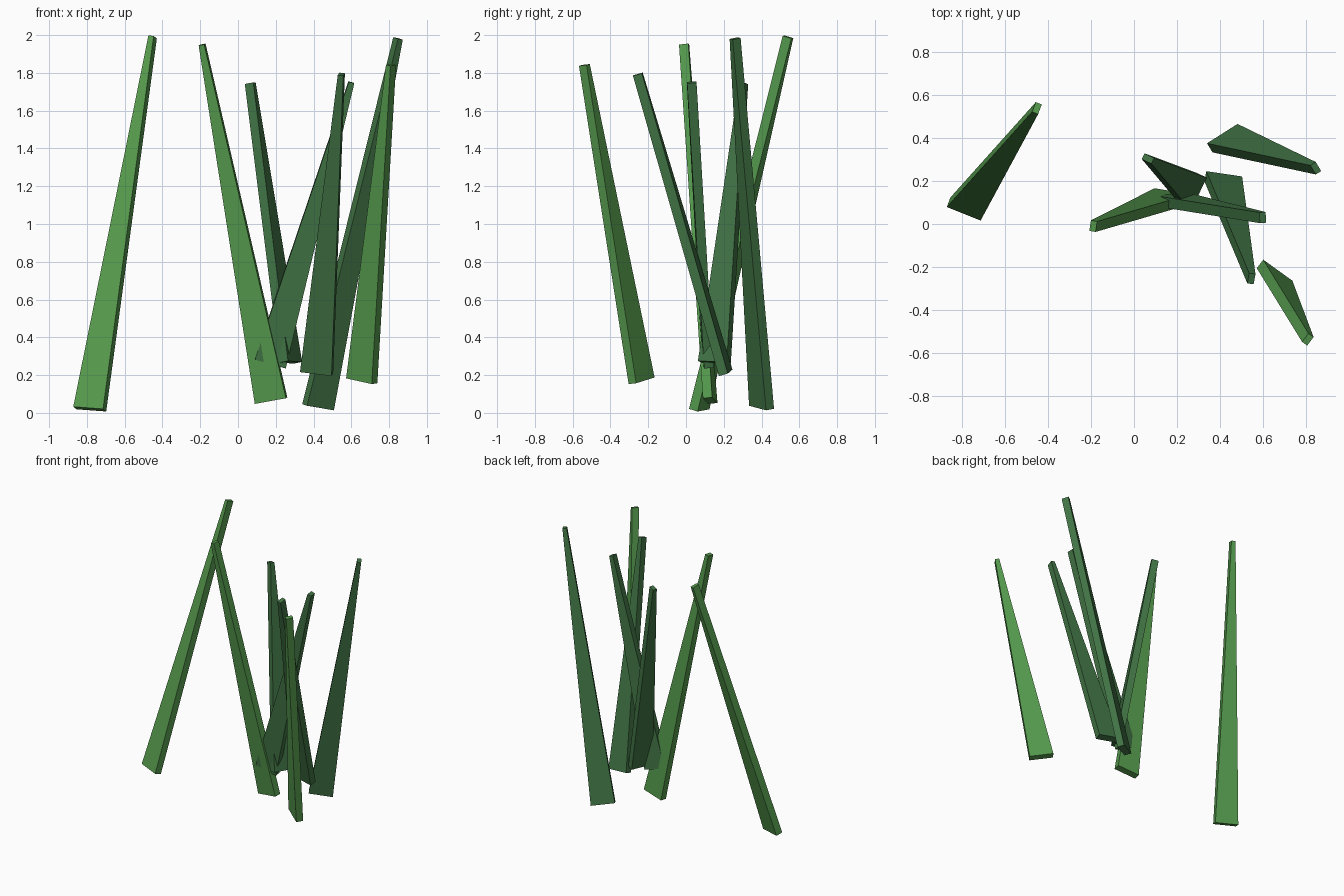
import bpy
from mathutils import Vector
from math import cos, sin

if "Cube" in bpy.data.objects:
    bpy.data.objects.remove(bpy.data.objects["Cube"])


def make_material(name, rgb):
    mat = bpy.data.materials.new(name)
    mat.diffuse_color = (*rgb, 1.0)
    mat.use_nodes = True
    mat.node_tree.nodes["Principled BSDF"].inputs["Base Color"].default_value = mat.diffuse_color
    return mat


LIGHT = make_material("light_green", (0.091, 0.32, 0.074))
DARK = make_material("dark_green", (0.052, 0.172, 0.058))

BASE_WIDTH, TIP_WIDTH, THICKNESS = 0.17, 0.03, 0.05


def blade(name, base, tip, yaw, mat):
    """Flat tapered blade, both ends square to its leaning axis."""
    base, tip = Vector(base), Vector(tip)
    axis = (tip - base).normalized()
    side = Vector((cos(yaw), sin(yaw), 0))
    side = (side - axis * side.dot(axis)).normalized()
    depth = axis.cross(side) * THICKNESS / 2
    verts = []
    for centre, width in ((base, BASE_WIDTH), (tip, TIP_WIDTH)):
        half = side * width / 2
        verts += [centre - half - depth, centre + half - depth,
                  centre + half + depth, centre - half + depth]
    faces = [(3, 2, 1, 0), (4, 5, 6, 7)]
    faces += [(i, (i + 1) % 4, (i + 1) % 4 + 4, i + 4) for i in range(4)]
    mesh = bpy.data.meshes.new(name)
    mesh.from_pydata(verts, [], faces)
    mesh.materials.append(mat)
    bpy.context.collection.objects.link(bpy.data.objects.new(name, mesh))


# Grass blades: base centre, tip centre, turn about the vertical
blade("grass_blade_left", (-0.785, 0.07, 0.02), (-0.452, 0.54, 1.99), -0.36, LIGHT)
blade("grass_blade_middle", (0.175, 0.128, 0.065), (-0.19, -0.01, 1.95), -0.15, LIGHT)
blade("grass_blade_front", (0.655, -0.235, 0.17), (0.81, -0.538, 1.842), -0.64, LIGHT)
blade("grass_blade_inner", (0.28, 0.15, 0.268), (0.065, 0.305, 1.745), 1.12, DARK)
blade("grass_blade_back", (0.424, 0.40, 0.03), (0.847, 0.26, 1.982), 0.54, DARK)
blade("grass_blade_forward", (0.416, 0.21, 0.212), (0.547, -0.255, 1.793), -0.18, DARK)
blade("grass_blade_crossing", (0.17, 0.115, 0.26), (0.60, 0.03, 1.75), 0.05, DARK)
